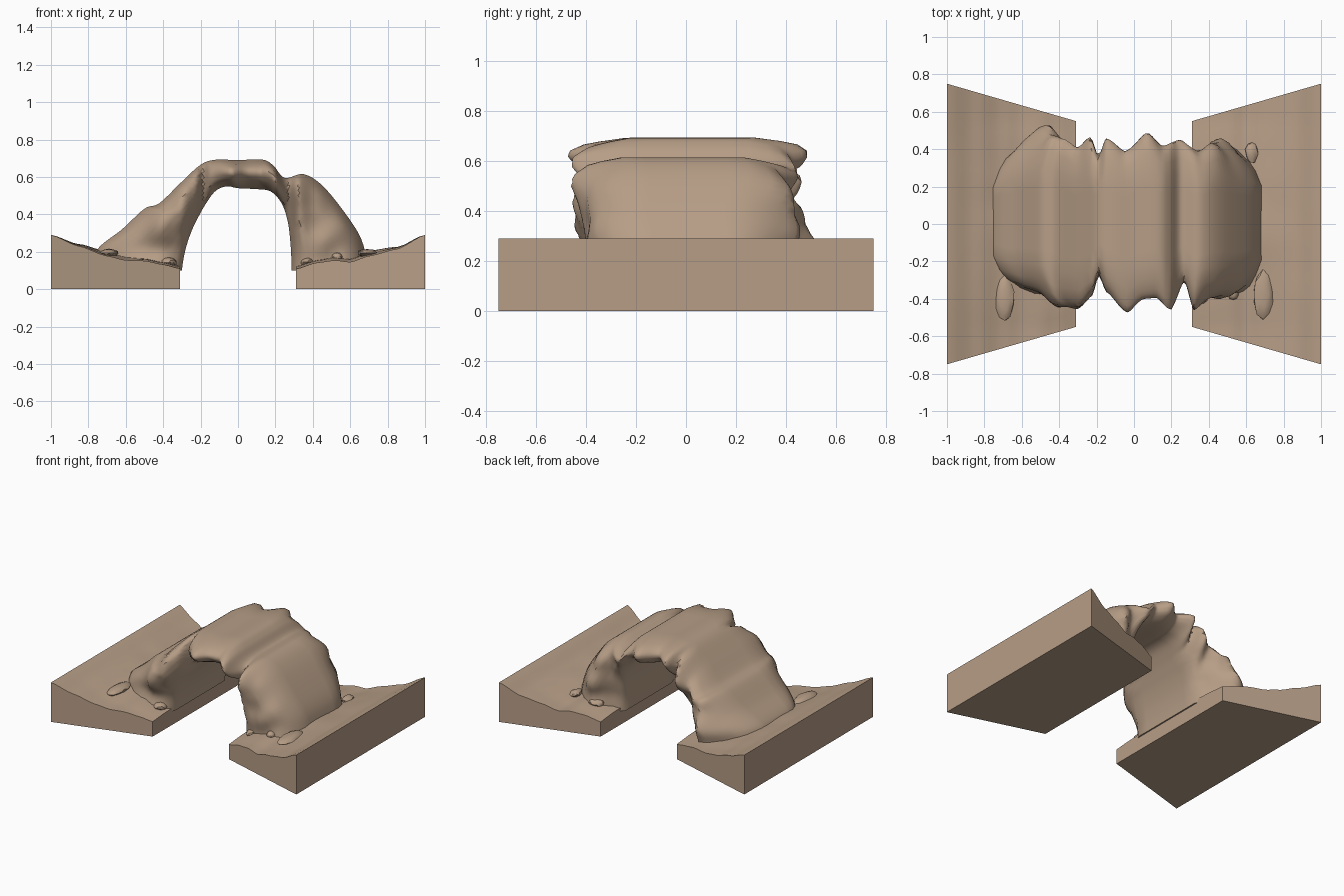
import bpy, bmesh, random
from mathutils import Vector, noise

if "Cube" in bpy.data.objects:
    bpy.data.objects.remove(bpy.data.objects["Cube"])

random.seed(4)


def spline(pts, u):
    """Catmull-Rom point, u in 0..1 by index."""
    f = u * (len(pts) - 1)
    i = min(int(f), len(pts) - 2)
    t = f - i
    p = [Vector(pts[max(0, min(len(pts) - 1, i + k))]) for k in (-1, 0, 1, 2)]
    return 0.5 * (2 * p[1] + (p[2] - p[0]) * t + (2 * p[0] - 5 * p[1] + 4 * p[2] - p[3]) * t * t
                  + (3 * p[1] - p[0] - 3 * p[2] + p[3]) * t ** 3)


def lookup(table, x):
    """Eased height-table lookup."""
    if x <= table[0][0]:
        return table[0][1]
    for (x0, v0), (x1, v1) in zip(table, table[1:]):
        if x <= x1:
            t = (x - x0) / (x1 - x0)
            t = 0.5 * t + 0.5 * t * t * (3 - 2 * t)
            return v0 + (v1 - v0) * t
    return table[-1][1]


stone = bpy.data.materials.new("sandstone")
stone.diffuse_color = (0.47, 0.34, 0.24, 1)
stone.use_nodes = True
stone.node_tree.nodes["Principled BSDF"].inputs["Base Color"].default_value = stone.diffuse_color


def finish(name, bm, angle=0.7):
    bmesh.ops.recalc_face_normals(bm, faces=bm.faces)
    me = bpy.data.meshes.new(name)
    bm.to_mesh(me)
    bm.free()
    ob = bpy.data.objects.new(name, me)
    bpy.context.collection.objects.link(ob)
    me.materials.append(stone)
    bpy.ops.object.select_all(action='DESELECT')
    bpy.context.view_layer.objects.active = ob
    ob.select_set(True)
    bpy.ops.object.shade_smooth_by_angle(angle=angle)
    return ob


# Ground banks: tapered blocks with a gently rolling top
ground_left = [(-1, .29), (-.85, .23), (-.7, .178), (-.6, .155), (-.5, .152), (-.4, .132), (-.31, .11)]
ground_right = [(.31, .108), (.42, .142), (.52, .155), (.6, .145), (.7, .178), (.85, .215), (1, .29)]


def ground_z(x, y):
    z = lookup(ground_left if x < 0 else ground_right, x)
    edge = max(0, 1 - (y / 0.55) ** 2)
    fade = min(1, (1 - abs(x)) * 3)
    return z + fade * (0.025 * edge + 0.012 * edge * noise.noise(Vector((x * 5, y * 5, 0))))


def bank(name, side):
    bm = bmesh.new()
    nx, ny = 24, 30
    top = []
    for i in range(nx + 1):
        u = i / nx
        x = side * (0.31 + 0.69 * u)
        half = 0.55 + 0.20 * u
        row = []
        for j in range(ny + 1):
            y = half * (2 * j / ny - 1)
            row.append(bm.verts.new((x, y, ground_z(x, y))))
        top.append(row)
    for i in range(nx):
        for j in range(ny):
            bm.faces.new((top[i][j], top[i + 1][j], top[i + 1][j + 1], top[i][j + 1]))
    rim = [e for e in bm.edges if e.is_boundary]
    out = bmesh.ops.extrude_edge_only(bm, edges=rim)["geom"]
    for v in out:
        if isinstance(v, bmesh.types.BMVert):
            v.co.z = 0
    bmesh.ops.holes_fill(bm, edges=[e for e in bm.edges if e.is_boundary], sides=0)
    finish(name, bm)


bank("left_bank", -1)
bank("right_bank", 1)

# Natural rock arch: outer and inner profiles, with ragged front and back edges
outer = [(-.78, .10), (-.75, .215), (-.62, .32), (-.50, .43), (-.42, .46), (-.30, .575),
         (-.20, .665), (-.12, .692), (0, .69), (.13, .693), (.19, .66), (.25, .595),
         (.35, .615), (.45, .555), (.57, .41), (.66, .265), (.70, .10)]
inner = [(-.30, .10), (-.29, .17), (-.27, .25), (-.24, .33), (-.21, .39), (-.17, .46),
         (-.12, .525), (-.06, .55), (0, .54), (.10, .535), (.17, .525), (.22, .48),
         (.25, .42), (.27, .34), (.28, .25), (.285, .17), (.285, .10)]
front_edge = [(-.78, .27), (-.7, .33), (-.6, .36), (-.5, .38), (-.4, .44), (-.3, .46), (-.22, .4),
              (-.19, .28), (-.15, .37), (-.03, .45), (.05, .39), (.12, .38), (.2, .47),
              (.27, .30), (.32, .45), (.4, .40), (.55, .39), (.65, .36), (.7, .32)]
back_edge = [(-.78, .32), (-.7, .39), (-.6, .44), (-.45, .52), (-.38, .46), (-.3, .40), (-.23, .45),
             (-.19, .36), (-.15, .45), (-.05, .39), (.07, .49), (.15, .43), (.25, .46),
             (.35, .39), (.45, .45), (.55, .40), (.65, .38), (.7, .34)]
# how far out the side bulges, from the outer skin (0) to the inner skin (1)
bulge = [(0, .58), (.06, .74), (.18, .90), (.35, .99), (.5, 1.0), (.7, .95), (.88, .84), (1, .68)]

N, M, K = 96, 12, 6
bm = bmesh.new()
rings = []
for i in range(N + 1):
    u = i / N
    o, n = spline(outer, u), spline(inner, u)

    def rock_point(t, y_side, frac=1.0):
        p = o.lerp(n, t)
        edge = lookup(front_edge if y_side < 0 else back_edge, p.x)
        rough = 1 + 0.09 * noise.noise(Vector((p.x * 7, y_side * 3, p.y * 7))) * min(1, 6 * t * (1 - t))
        y = y_side * edge * lookup(bulge, t) * rough * frac
        return bm.verts.new((p.x, y, p.y))

    ring = [rock_point(j / M, -1) for j in range(M + 1)]
    y0 = ring[M].co.y
    back = [rock_point(1 - j / M, 1) for j in range(M + 1)]
    for k in range(1, K):
        ring.append(bm.verts.new(ring[M].co.lerp(back[0].co, k / K)))
    ring += back
    ring += [bm.verts.new(back[M].co.lerp(ring[0].co, k / K)) for k in range(1, K)]
    rings.append(ring)
for a, b in zip(rings, rings[1:]):
    for j in range(len(a)):
        k = (j + 1) % len(a)
        bm.faces.new((a[j], a[k], b[k], b[j]))
bm.faces.new(rings[0])
bm.faces.new(rings[-1])
finish("rock_arch", bm, 0.9)


# Loose stones around the feet
def boulder(name, x, y, size):
    bm = bmesh.new()
    bmesh.ops.create_icosphere(bm, subdivisions=2, radius=1)
    base = Vector((x, y, ground_z(x, y) + 0.005))
    for v in bm.verts:
        d = v.co * (1 + 0.2 * noise.noise(v.co * 1.3 + base * 9))
        v.co = base + Vector((d.x * size[0], d.y * size[1], d.z * size[2]))
    finish(name, bm, 0.5)


for i, (x, y, size) in enumerate([(-.69, -.40, (.05, .12, .022)), (.69, -.38, (.055, .125, .022)),
                                  (-.37, -.37, (.045, .06, .025)), (.37, -.36, (.035, .06, .025)),
                                  (.53, -.37, (.03, .035, .022)), (.63, .38, (.035, .06, .025)),
                                  (.45, .40, (.06, .05, .03))]):
    boulder(f"stone_{i + 1}", x, y, size)
